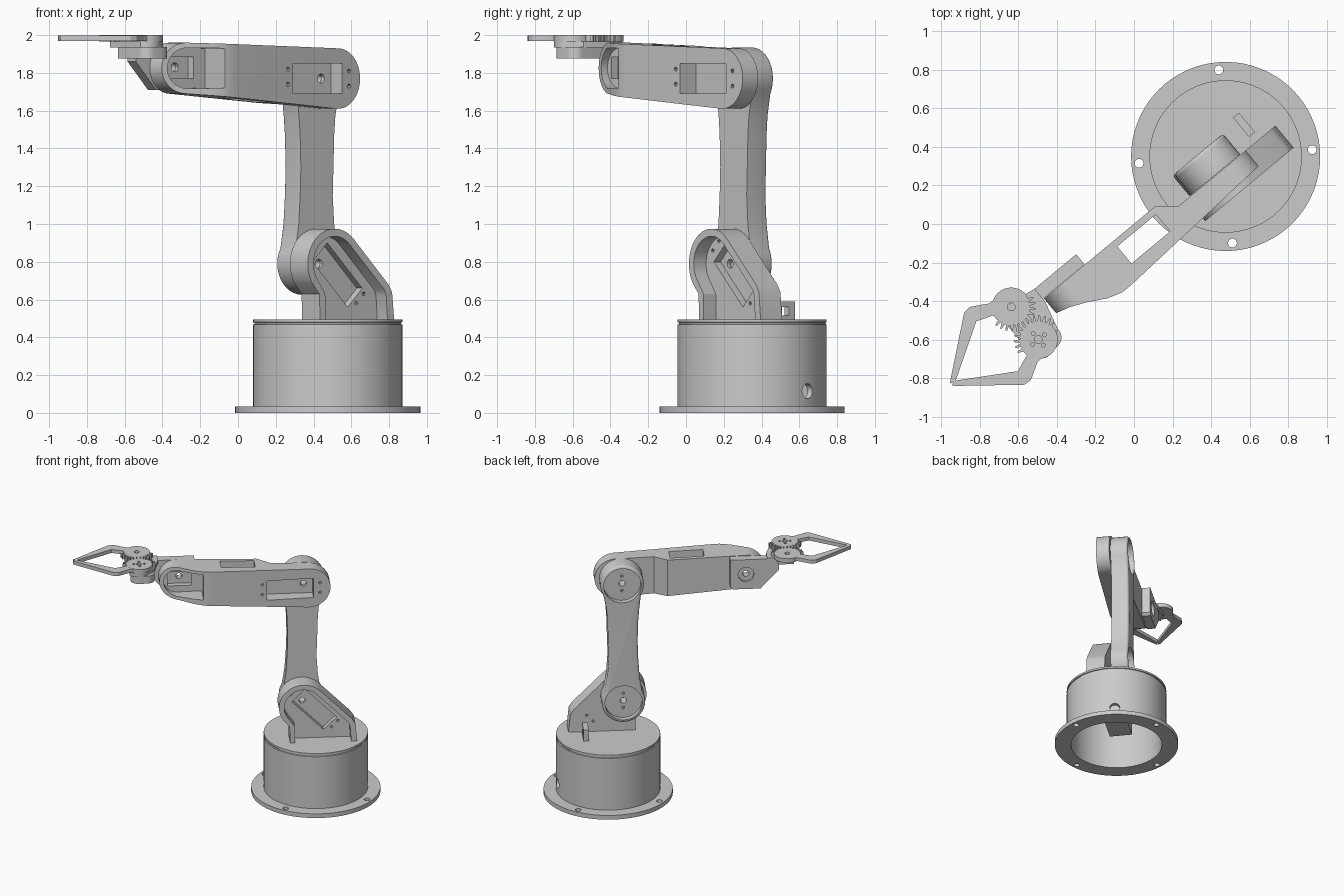
import bpy, bmesh
from math import sin, cos, pi, radians
from mathutils import Matrix

if "Cube" in bpy.data.objects:
    bpy.data.objects.remove(bpy.data.objects["Cube"])

# Arm frame: X runs along the arm, Y to its side; placed into the world at the end
YAW = 219.7
PLACE = Matrix.Translation((0.475, 0.35, 0)) @ Matrix.Rotation(radians(YAW), 4, 'Z')


def arc(cx, cy, r, a0, a1, n=24):
    return [(cx + r * cos(radians(a0 + (a1 - a0) * i / n)),
             cy + r * sin(radians(a0 + (a1 - a0) * i / n))) for i in range(n + 1)]


def circle(cx, cy, r, n=32):
    return arc(cx, cy, r, 0, 360, n)[:-1]


def rect(x0, x1, y0, y1):
    return [(x0, y0), (x1, y0), (x1, y1), (x0, y1)]


def make(name, bm):
    bmesh.ops.recalc_face_normals(bm, faces=bm.faces[:])
    me = bpy.data.meshes.new(name)
    bm.to_mesh(me)
    bm.free()
    ob = bpy.data.objects.new(name, me)
    bpy.context.scene.collection.objects.link(ob)
    return ob


def prism(name, pts, axis, lo, hi, bevel=0):
    """Extrude a profile: axis 'Z' takes (x, y) points, axis 'Y' takes (x, z) points."""
    bm = bmesh.new()
    put = (lambda p, h: (p[0], p[1], h)) if axis == 'Z' else (lambda p, h: (p[0], h, p[1]))
    low = [bm.verts.new(put(p, lo)) for p in pts]
    high = [bm.verts.new(put(p, hi)) for p in pts]
    cap = bm.faces.new(low)
    bm.faces.new(high)
    for i in range(len(pts)):
        j = (i + 1) % len(pts)
        bm.faces.new((low[i], low[j], high[j], high[i]))
    if bevel:
        bmesh.ops.recalc_face_normals(bm, faces=bm.faces[:])
        bmesh.ops.bevel(bm, geom=list(cap.edges), offset=bevel, segments=4,
                        profile=0.5, affect='EDGES')
    return make(name, bm)


def boolean(ob, other, op='DIFFERENCE'):
    mod = ob.modifiers.new(op, 'BOOLEAN')
    mod.operation, mod.object, mod.solver = op, other, 'EXACT'
    dg = bpy.context.evaluated_depsgraph_get()
    me = bpy.data.meshes.new_from_object(ob.evaluated_get(dg))
    ob.modifiers.clear()
    ob.data = me
    bpy.data.objects.remove(other)


def cut(ob, pts, axis, lo, hi):
    boolean(ob, prism("cutter", pts, axis, lo, hi))


# Base: hollow drum with bolt flange and a lid seam
bm = bmesh.new()
prof = [(0, .43), (.36, .43), (.36, 0), (.49, 0), (.49, .035), (.395, .035), (.395, .468),
        (.388, .470), (.388, .478), (.395, .48), (.395, .495), (0, .495)]
vs = [bm.verts.new((r, 0, z)) for r, z in prof]
es = [bm.edges.new((vs[i], vs[i + 1])) for i in range(len(vs) - 1)]
bmesh.ops.spin(bm, geom=vs + es, axis=(0, 0, 1), cent=(0, 0, 0), angle=2 * pi, steps=72)
bmesh.ops.remove_doubles(bm, verts=bm.verts[:], dist=1e-4)
base = make("base_drum", bm)
for k in range(4):
    t = radians(94.5 + 90 * k - YAW)
    cut(base, circle(.45 * cos(t), .45 * sin(t), .023, 16), 'Z', -.1, .1)
hole = prism("cutter", circle(0, .115, .04, 24), 'Y', .3, .6)
hole.data.transform(Matrix.Rotation(radians(48 - YAW - 90), 4, 'Z'))
boolean(base, hole)
prism("base_servo", rect(-.1, .2, -.09, .09), 'Z', .2, .44)

# Cable guide on the lid
guide = prism("cable_guide", rect(-.13, 0, .49, .59), 'Y', -.02, .02)
cut(guide, rect(-.09, -.04, .515, .56), 'Y', -.1, .1)
guide.data.transform(Matrix.Translation((-.178, 0, 0)) @ Matrix.Rotation(pi / 2, 4, 'Z'))

# Shoulder bracket: rimmed plate with a slanted servo slot
PIV = (.11, .79)
ELB = (.10, 1.77)


def bracket_profile(t, z0):
    return ([(.21 - t, z0), (.215 - t, .63)] + arc(*PIV, .185 - t, -35, 135) +
            [(-.26 + .7 * t, .68 - .7 * t), (-.285 + t, .64 - .5 * t), (-.3 + t, z0)])


bracket = prism("shoulder_bracket", bracket_profile(0, .49), 'Y', .042, .19)
cut(bracket, bracket_profile(.04, .4), 'Y', .105, .4)
cut(bracket, [(.09, .90), (.19, .80), (-.05, .56), (-.15, .66)], 'Y', .06, .4)
cut(bracket, circle(*PIV, .024, 20), 'Y', -.1, .3)
for p in [(.2, .86), (.15, .91), (-.11, .58), (-.16, .63)]:
    cut(bracket, circle(*p, .01, 10), 'Y', .0, .3)

# Upper arm: waisted link with dished round ends
link = (arc(*PIV, .165, 150, 390) + [(.232, 1.0), (.222, 1.15), (.217, 1.3), (.222, 1.47), (.23, 1.57)] +
        arc(*ELB, .165, -30, 210) + [(-.02, 1.57), (-.012, 1.47), (-.007, 1.3), (-.002, 1.15), (-.012, 1.0)])
upper = prism("upper_arm", link, 'Y', -.1, .039, bevel=.02)
for c in (PIV, ELB):
    cut(upper, circle(*c, .142, 40), 'Y', -.3, -.055)
    cut(upper, circle(*c, .024, 20), 'Y', -.3, .3)
    for dz in (-.06, .06):
        cut(upper, circle(c[0], c[1] + dz, .011, 10), 'Y', -.3, .3)

# Forearm: plan outline trimmed by the tapered side outline
plan = [(-.2, .042), (.35, .042), (.39, .01), (.45, -.035), (1.3, -.035), (1.3, .03), (1.19, .065),
        (1.12, .085), (1.04, .12), (.94, .175), (.86, .2), (.8, .2), (-.2, .142)]
forearm = prism("forearm", plan, 'Z', 1.4, 2.2)
side = arc(.06, 1.77, .16, 93, 273, 32) + arc(1.06, 1.825, .135, -87, 93, 32)
boolean(forearm, prism("trim", side, 'Y', -1, 1), 'INTERSECT')
cut(forearm, rect(.47, .73, 0, .115), 'Z', 1, 3)
# elbow servo slot and holes
cut(forearm, rect(.03, .385, 1.69, 1.85), 'Y', .065, .4)
cut(forearm, circle(*ELB, .024, 20), 'Y', -.3, .3)
for x, z in [(-.02, 1.73), (-.02, 1.81), (.42, 1.74), (.42, 1.82)]:
    cut(forearm, circle(x, z, .011, 10), 'Y', .07, .4)
# wrist recess, servo slot and pivot hole
cut(forearm, [(.87, 1.72), (.87, 1.93)] + arc(1.055, 1.825, .108, 90, -90), 'Y', .03, .4)
cut(forearm, rect(.95, 1.13, 1.77, 1.885), 'Y', -.015, .4)
cut(forearm, circle(1.04, 1.83, .024, 20), 'Y', -.3, .3)

# Wrist mount carrying the gripper
mount = prism("wrist_mount", [(.92, 1.73), (.94, 1.71), (1.15, 1.71), (1.29, 1.86), (1.29, 1.955), (.92, 1.955)],
              'Y', -.105, -.037)
cut(mount, circle(1.04, 1.83, .06, 28), 'Y', -.3, -.085)
cut(mount, circle(1.04, 1.83, .024, 20), 'Y', -.3, .3)

# Gripper base plate and its servo holder
prism("gripper_plate", [(1.2, -.105), (1.36, -.13), (1.43, -.08), (1.43, .17)] +
      arc(1.36, .13, .08, 50, 150, 10) + [(1.24, .13), (1.2, -.02)], 'Z', 1.935, 1.965)
prism("gripper_servo", [(1.25, -.04), (1.41, -.04)] + arc(1.36, .14, .06, 0, 90, 8) +
      arc(1.3, .14, .06, 90, 180, 8), 'Z', 1.875, 1.937)


# Claws: half-toothed gear plus a bent finger, mirrored with meshing teeth
def gear(cx, cy, facing, tooth_first):
    pts, n = [], 26
    for i in range(n * 4):
        a = (i - n * 2) * 360 / (n * 4)
        tooth = ((i + (1 if tooth_first else 3)) % 4) < 2
        inside = abs(a) < 85
        r = (.126 if tooth else .096) if inside else .1
        t = radians(facing + a + (1.2 if tooth_first else -1.2))
        pts.append((cx + r * cos(t), cy + r * sin(t)))
    return pts


finger = [(1.35, .19), (1.43, .197), (1.5, .237), (1.52, .247), (1.56, .243), (1.845, .014),
          (1.848, .006), (1.84, .002), (1.815, .002), (1.54, .168), (1.44, .13), (1.39, .1)]
for name, s in (("left_claw", 1), ("right_claw", -1)):
    c = (1.353, .11 * s)
    claw = prism(name, gear(*c, -90 * s, s > 0), 'Z', 1.966, 2.0)
    boolean(claw, prism("part", [(x, y * s) for x, y in finger], 'Z', 1.97, 1.999), 'UNION')
    cut(claw, circle(*c, .02, 16), 'Z', 1.9, 2.1)
    if s > 0:
        for dx, dy in ((.04, 0), (-.04, 0), (0, .04), (0, -.04)):
            cut(claw, circle(c[0] + dx, c[1] + dy, .01, 10), 'Z', 1.9, 2.1)

# Place everything in the world and shade
for ob in bpy.context.scene.objects:
    ob.data.transform(PLACE)
    ob.select_set(True)
    bpy.context.view_layer.objects.active = ob
bpy.ops.object.shade_smooth_by_angle(angle=radians(30))
